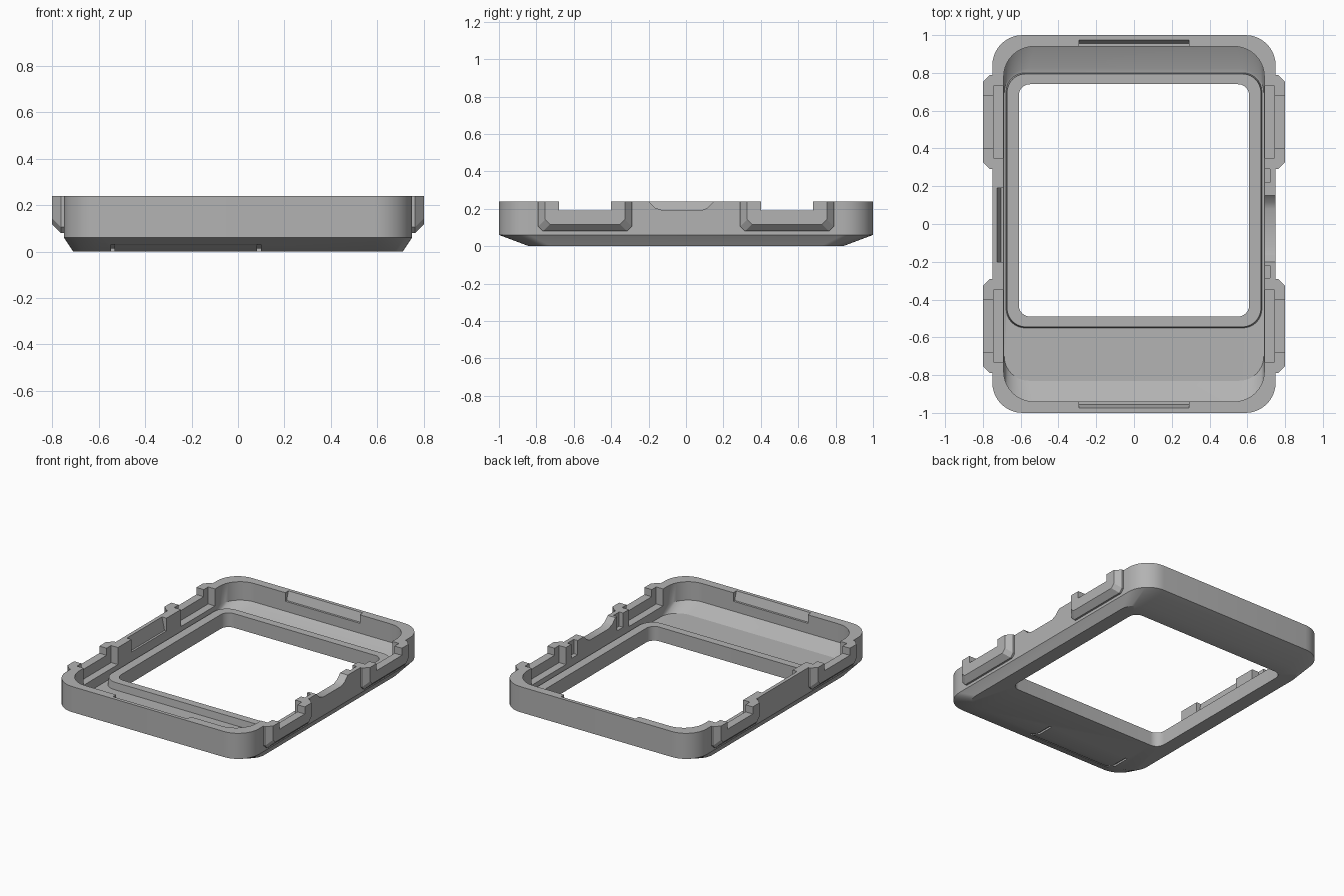
import bpy, bmesh, math

cube = bpy.data.objects.get("Cube")
if cube:
    bpy.data.objects.remove(cube, do_unlink=True)

grey = bpy.data.materials.new("mid_grey")
grey.use_nodes = True
grey.diffuse_color = (0.45, 0.45, 0.45, 1)
grey.node_tree.nodes["Principled BSDF"].inputs["Base Color"].default_value = grey.diffuse_color


def loft(name, loops, closed=False):
    """Skin a row of equal-length loops; closed joins last to first, else caps."""
    bm = bmesh.new()
    rings = [[bm.verts.new(p) for p in loop] for loop in loops]
    pairs = list(zip(rings, rings[1:]))
    if closed:
        pairs.append((rings[-1], rings[0]))
    else:
        bm.faces.new(rings[0])
        bm.faces.new(rings[-1])
    for a, b in pairs:
        for i in range(len(a)):
            j = (i + 1) % len(a)
            bm.faces.new((a[i], a[j], b[j], b[i]))
    bmesh.ops.recalc_face_normals(bm, faces=bm.faces)
    mesh = bpy.data.meshes.new(name)
    bm.to_mesh(mesh)
    bm.free()
    mesh.materials.append(grey)
    obj = bpy.data.objects.new(name, mesh)
    bpy.context.collection.objects.link(obj)
    return obj


def rounded(hx, y0, y1, r, z, steps=10):
    """Rounded rectangle loop, half width hx, from y0 to y1."""
    pts = []
    for k, (cx, cy) in enumerate([(hx - r, y1 - r), (r - hx, y1 - r),
                                  (r - hx, y0 + r), (hx - r, y0 + r)]):
        for i in range(steps + 1):
            a = math.pi / 2 * (k + i / steps)
            pts.append((cx + r * math.cos(a), cy + r * math.sin(a), z))
    return pts


def prism_x(name, profile, x0, x1):
    return loft(name, [[(x, y, z) for y, z in profile] for x in (x0, x1)])


def prism_y(name, profile, y0, y1):
    return loft(name, [[(x, y, z) for x, z in profile] for y in (y0, y1)])


def box(name, x0, x1, y0, y1, z0, z1):
    return prism_x(name, [(y0, z0), (y1, z0), (y1, z1), (y0, z1)], x0, x1)


def combine(tool, operation):
    tool.hide_render = True
    bpy.context.view_layer.objects.active = case
    mod = case.modifiers.new(tool.name, "BOOLEAN")
    mod.operation = operation
    mod.solver = "EXACT"
    mod.object = tool
    bpy.ops.object.modifier_apply(modifier=mod.name)
    bpy.data.objects.remove(tool, do_unlink=True)


TOP = 0.24
OVER = 0.30

# Case shell: bevelled base, walls, cavity, raised window rim
case = loft("case_frame", [
    rounded(0.61, -0.49, 0.74, 0.06, 0),
    rounded(0.71, -0.84, 0.84, 0.12, 0),
    rounded(0.75, -1, 1, 0.16, 0.06),
    rounded(0.75, -1, 1, 0.16, TOP),
    rounded(0.69, -0.94, 0.94, 0.16, TOP),
    rounded(0.69, -0.94, 0.94, 0.16, 0.11),
    rounded(0.687, -0.83, 0.825, 0.13, 0.055),
    rounded(0.677, -0.55, 0.80, 0.10, 0.05),
    rounded(0.672, -0.545, 0.795, 0.10, 0.10),
    rounded(0.61, -0.49, 0.74, 0.06, 0.10),
], closed=True)


def lug_loop(x, inset, sx, sy):
    a, b, low, c = 0.29 + inset, 0.79 - inset, 0.08 + inset, 0.025
    outline = [(a, TOP), (a, low + c), (a + c, low),
               (b - c, low), (b, low + c), (b, TOP)]
    return [(sx * x, sy * y, z) for y, z in outline]


# Four side lugs, each with an inner pocket and a strap notch
for sx in (-1, 1):
    for sy in (-1, 1):
        combine(loft("lug", [lug_loop(0.72, 0, sx, sy), lug_loop(0.763, 0, sx, sy),
                             lug_loop(0.80, 0.037, sx, sy)]), "UNION")
for sx in (-1, 1):
    for sy in (-1, 1):
        combine(box("lug_pocket", sx * 0.65, sx * 0.743, sy * 0.35, sy * 0.73,
                    0.12, OVER), "DIFFERENCE")
        combine(box("lug_notch", sx * 0.65, sx * 0.85, sy * 0.40, sy * 0.68,
                    0.19, OVER), "DIFFERENCE")

# Thumb dip in the +x wall
combine(prism_x("wall_dip", [(-0.20, OVER), (-0.20, TOP), (-0.165, 0.205), (-0.12, 0.19),
                             (0.08, 0.19), (0.115, 0.205), (0.15, TOP), (0.15, OVER)],
                0.65, 0.85), "DIFFERENCE")

# Small inner slots either side of the dip
for y0, y1 in ((0.22, 0.29), (-0.285, -0.22)):
    combine(box("inner_slot", 0.65, 0.72, y0, y1, 0.14, OVER), "DIFFERENCE")

# Sloped catch recesses inside the front, back and -x walls
for s in (-1, 1):
    combine(prism_x("end_catch", [(s * 0.90, 0.18), (s * 0.955, 0.18), (s * 0.975, TOP),
                                  (s * 0.975, OVER), (s * 0.90, OVER)],
                    -0.29, 0.29), "DIFFERENCE")
combine(prism_y("side_catch", [(-0.65, 0.15), (-0.705, 0.15), (-0.725, TOP),
                               (-0.725, OVER), (-0.65, OVER)], -0.20, 0.19), "DIFFERENCE")

# Fine groove outlining the panel under the front bevel
groove = [(-0.92, -0.05), (-0.92, 0.042), (-0.84, 0.012), (-0.72, 0.012), (-0.72, -0.05)]
for x in (-0.54, 0.09):
    combine(prism_x("panel_side_groove", groove, x - 0.008, x + 0.008), "DIFFERENCE")
combine(box("panel_front_groove", -0.548, 0.098, -0.922, -0.91, -0.05, 0.04), "DIFFERENCE")

# Smooth rounded corners, crisp edges
bpy.ops.object.select_all(action="DESELECT")
case.select_set(True)
bpy.context.view_layer.objects.active = case
bpy.ops.object.shade_smooth_by_angle(angle=math.radians(25))
